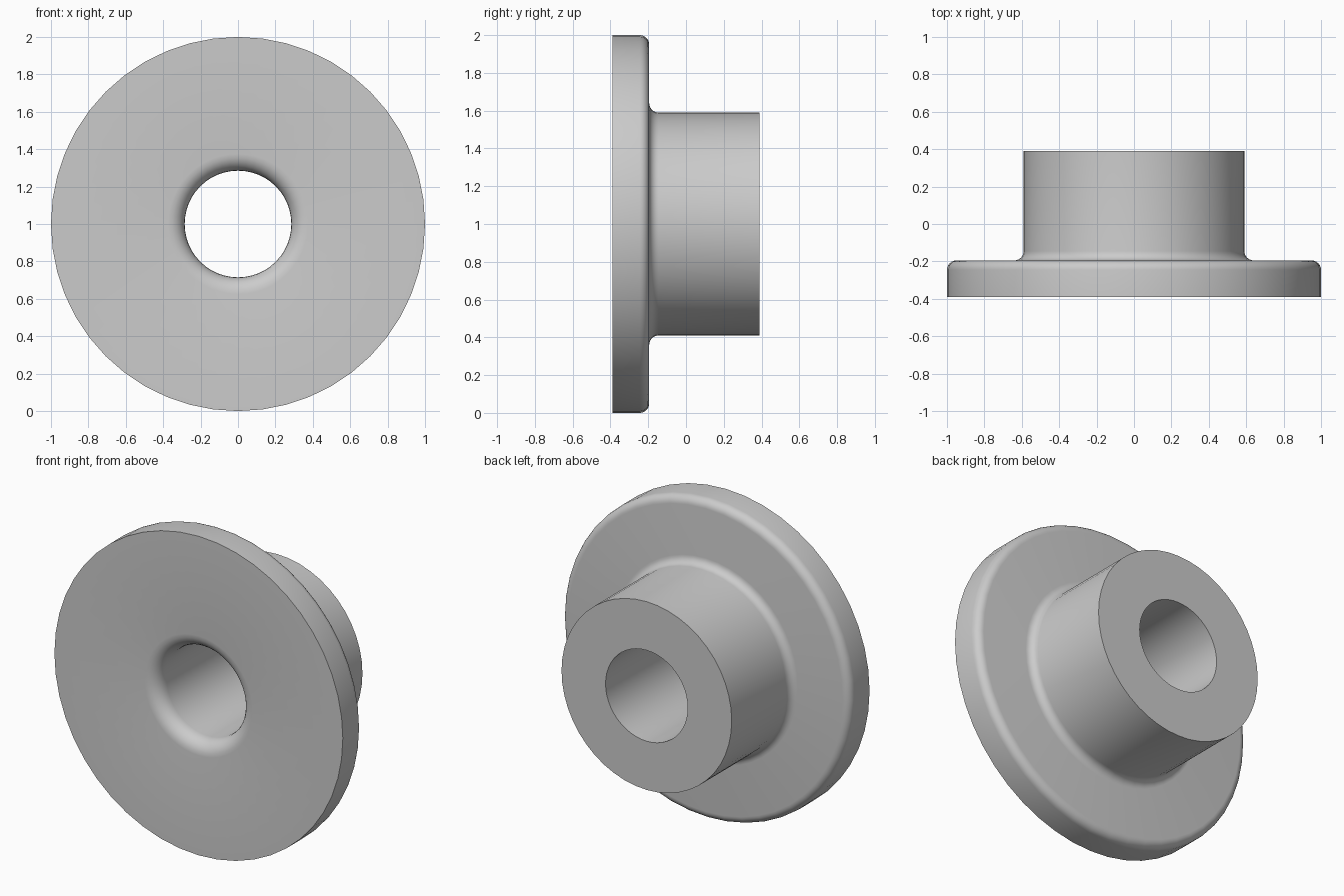
import bpy, bmesh
from math import sin, cos, pi, radians

SEGMENTS = 48

cube = bpy.data.objects.get("Cube")
if cube:
    bpy.data.objects.remove(cube)

grey = bpy.data.materials.new("light_grey")
grey.use_nodes = True
colour = (0.6, 0.6, 0.6, 1)
grey.diffuse_color = colour
grey.node_tree.nodes["Principled BSDF"].inputs["Base Color"].default_value = colour


def arc(r, y, size, start, end, steps=6):
    """Points (radius, y) of a rounded corner, angles in degrees."""
    angles = [radians(start + (end - start) * i / steps) for i in range(steps + 1)]
    return [(r + size * cos(a), y + size * sin(a)) for a in angles]


# Closed section: rounded bore mouth, flange, filleted hub, straight bore
profile = arc(0.375, -0.30, 0.09, 180, 270)
profile += [(1.0, -0.39)]
profile += arc(0.95, -0.245, 0.05, 0, 90)
profile += arc(0.64, -0.145, 0.05, 270, 180)
profile += [(0.59, 0.39), (0.285, 0.39)]

# Revolve the section about the bore axis
bm = bmesh.new()
rings = []
for i in range(SEGMENTS):
    a = 2 * pi * i / SEGMENTS
    rings.append([bm.verts.new((r * cos(a), y, 1 + r * sin(a))) for r, y in profile])
for i, ring in enumerate(rings):
    following = rings[(i + 1) % SEGMENTS]
    for j in range(len(profile)):
        k = (j + 1) % len(profile)
        bm.faces.new((ring[j], ring[k], following[k], following[j]))
bmesh.ops.recalc_face_normals(bm, faces=bm.faces)

mesh = bpy.data.meshes.new("flanged_bushing")
bm.to_mesh(mesh)
bm.free()
mesh.materials.append(grey)
bushing = bpy.data.objects.new("flanged_bushing", mesh)
bpy.context.collection.objects.link(bushing)

# Smooth curved surfaces, keep the rims crisp
bpy.ops.object.select_all(action="DESELECT")
bushing.select_set(True)
bpy.context.view_layer.objects.active = bushing
bpy.ops.object.shade_smooth_by_angle(angle=radians(35))
